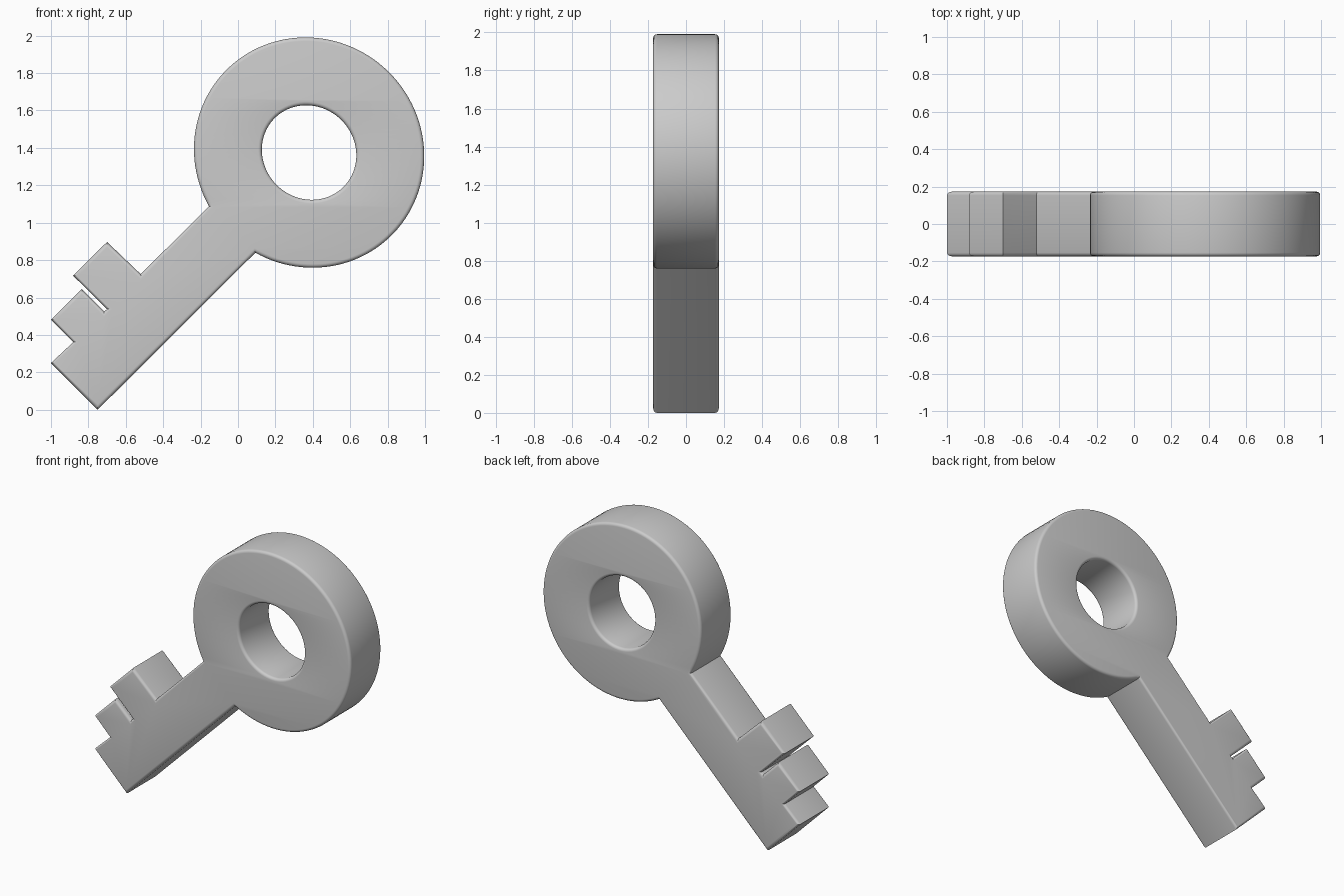
import bpy
from math import sin, cos, pi, radians, sqrt

if "Cube" in bpy.data.objects:
    bpy.data.objects.remove(bpy.data.objects["Cube"])

HALF_DEPTH = 0.173
ROUND = 0.02
CENTRE = (0.38, 1.375)


def bow_arc(across, along, start, end, count):
    """Points of the slightly oval bow, measured from the key's diagonal axis."""
    pts = []
    for i in range(count):
        s = radians(start + (end - start) * i / (count - 1))
        u, v = along * cos(s), across * sin(s)
        pts.append((CENTRE[0] + (u - v) / sqrt(2), CENTRE[1] + (u + v) / sqrt(2)))
    return pts


def add_loop(curve, pts):
    spline = curve.splines.new('POLY')
    spline.points.add(len(pts) - 1)
    for p, (x, z) in zip(spline.points, pts):
        p.co = (x, z, 0, 1)
    spline.use_cyclic_u = True


# Shank and teeth, from the upper shank joint round to the lower one
shank = [(-0.52, 0.725), (-0.70, 0.897), (-0.882, 0.717), (-0.70, 0.538),
         (-0.715, 0.525), (-0.835, 0.645), (-1.0, 0.482), (-0.88, 0.362),
         (-1.0, 0.25), (-0.75, 0.0)]

curve = bpy.data.curves.new("key", 'CURVE')
curve.dimensions = '2D'
curve.fill_mode = 'BOTH'
curve.extrude = HALF_DEPTH - ROUND
curve.bevel_depth = ROUND
curve.bevel_resolution = 3
curve.offset = -ROUND

# Outer outline and round hole in the bow
add_loop(curve, bow_arc(0.625, 0.606, 196.3, 523.7, 110) + shank)
add_loop(curve, bow_arc(0.26, 0.245, 0, 360 - 360 / 80, 80))

key = bpy.data.objects.new("key", curve)
bpy.context.collection.objects.link(key)
key.rotation_euler = (pi / 2, 0, 0)

# Turn into a mesh with crisp corners and a smooth rim
bpy.context.view_layer.objects.active = key
key.select_set(True)
bpy.ops.object.convert(target='MESH')
bpy.ops.object.transform_apply(location=False, rotation=True, scale=False)
bpy.ops.object.mode_set(mode='EDIT')
bpy.ops.mesh.select_all(action='SELECT')
bpy.ops.mesh.remove_doubles(threshold=0.0005)
bpy.ops.mesh.normals_make_consistent(inside=False)
bpy.ops.object.mode_set(mode='OBJECT')
bpy.ops.object.shade_smooth_by_angle(angle=radians(35))
